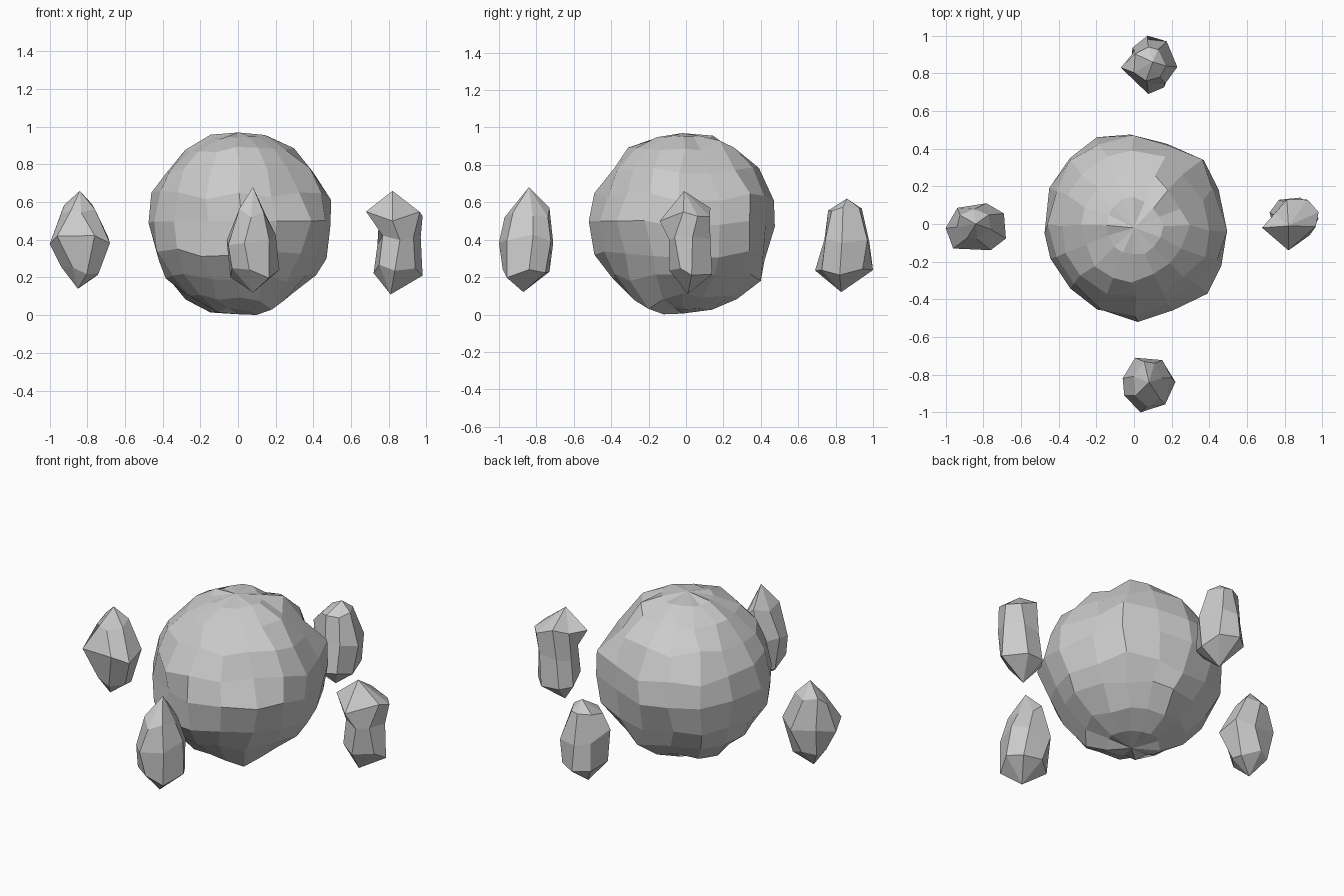
import bpy, bmesh, random
from math import cos, sin, tau
from mathutils import Vector

default = bpy.data.objects.get("Cube")
if default:
    bpy.data.objects.remove(default, do_unlink=True)


def finish(bm, name):
    """Turn a bmesh into a flat-shaded object."""
    bmesh.ops.recalc_face_normals(bm, faces=bm.faces)
    mesh = bpy.data.meshes.new(name)
    bm.to_mesh(mesh)
    bm.free()
    obj = bpy.data.objects.new(name, mesh)
    bpy.context.collection.objects.link(obj)


def pull(bm, points, drag):
    """Move the nearest free vertex to each point; its neighbours follow a little."""
    bm.verts.index_update()
    free = set(bm.verts)
    for p in map(Vector, points):
        v = min(free, key=lambda c: ((c.co - p).length, c.index))
        shift = (p - v.co) * drag
        free.discard(v)
        v.co = p
        for edge in v.link_edges:
            other = edge.other_vert(v)
            if other in free:
                other.co += shift


def spread(values, low, high):
    """Rescale numbers so that they run exactly from low to high."""
    a, b = min(values), max(values)
    return [low + (v - a) / (b - a) * (high - low) for v in values]


def shard(name, seed, top, bottom, rings, spikes, sides=7):
    """Rough crystal: irregular rings (z, x limits, y limits) between two points."""
    rng = random.Random(seed)
    bm = bmesh.new()
    turn = rng.random()
    loops = []
    for z, x_lim, y_lim in rings:
        angles = [(i + turn + rng.uniform(-0.2, 0.2)) * tau / sides for i in range(sides)]
        xs = spread([cos(a) for a in angles], *x_lim)
        ys = spread([sin(a) for a in angles], *y_lim)
        loops.append([bm.verts.new((x, y, z + rng.uniform(-0.03, 0.03)))
                      for x, y in zip(xs, ys)])
    tip, foot = bm.verts.new(top), bm.verts.new(bottom)
    for i in range(sides):
        j = (i + 1) % sides
        bm.faces.new((tip, loops[0][i], loops[0][j]))
        bm.faces.new((foot, loops[-1][j], loops[-1][i]))
        for a, b in zip(loops, loops[1:]):
            bm.faces.new((a[i], b[i], b[j], a[j]))
    pull(bm, spikes, 0)
    finish(bm, name)


# Large central boulder, roughened less towards the poles
rng = random.Random(4)
bm = bmesh.new()
bmesh.ops.create_uvsphere(bm, u_segments=16, v_segments=10, radius=0.483)
for v in bm.verts:
    rough = 0.05 * v.co.xy.length
    v.co += Vector([rng.uniform(-rough, rough) for _ in range(3)])
    v.co *= rng.uniform(0.98, 1.015)
bmesh.ops.translate(bm, verts=bm.verts, vec=(0, -0.01, 0.485))
pull(bm, [
    (0, -0.02, 0.97), (0, -0.02, 0.005),
    (0.02, -0.52, 0.5), (0.39, -0.37, 0.5), (0.49, -0.06, 0.47),
    (0.45, 0.18, 0.48), (0.37, 0.34, 0.5), (-0.02, 0.475, 0.47),
    (-0.34, 0.35, 0.48), (-0.475, -0.05, 0.49), (-0.45, 0.19, 0.5),
    (0.495, -0.04, 0.61), (-0.46, 0, 0.65), (0, 0.47, 0.61),
    (0.47, 0, 0.3), (-0.42, 0, 0.29), (0.02, -0.49, 0.32), (0, 0.42, 0.29),
    (0.18, 0.18, 0.93), (0.18, -0.2, 0.03), (0.05, 0.4, 0.18),
], 0.3)
finish(bm, "boulder")

# Four upright shards around the boulder
shard("front_shard", 1, (0.08, -0.84, 0.68), (0.08, -0.87, 0.12), [
    (0.55, (0, 0.15), (-0.97, -0.73)),
    (0.4, (-0.06, 0.2), (-1, -0.71)),
    (0.22, (-0.04, 0.22), (-0.98, -0.73)),
], [])
shard("back_shard", 2, (0.1, 0.86, 0.62), (0.08, 0.83, 0.12), [
    (0.56, (0, 0.17), (0.76, 0.94)),
    (0.4, (0, 0.23), (0.74, 0.98)),
    (0.22, (-0.02, 0.2), (0.69, 1)),
], [(-0.07, 0.83, 0.47)])
shard("left_shard", 3, (0.82, -0.01, 0.66), (0.81, 0.01, 0.11), [
    (0.54, (0.75, 0.98), (-0.06, 0.13)),
    (0.4, (0.74, 0.97), (-0.09, 0.13)),
    (0.24, (0.72, 0.95), (-0.09, 0.14)),
], [(0.68, -0.02, 0.55), (0.82, -0.14, 0.5), (0.98, 0.03, 0.21)])
shard("right_shard", 5, (-0.84, 0, 0.66), (-0.85, -0.02, 0.14), [
    (0.56, (-0.94, -0.76), (-0.08, 0.08)),
    (0.4, (-1, -0.68), (-0.14, 0.11)),
    (0.23, (-0.94, -0.74), (-0.1, 0.09)),
], [(-0.96, -0.13, 0.42)])
